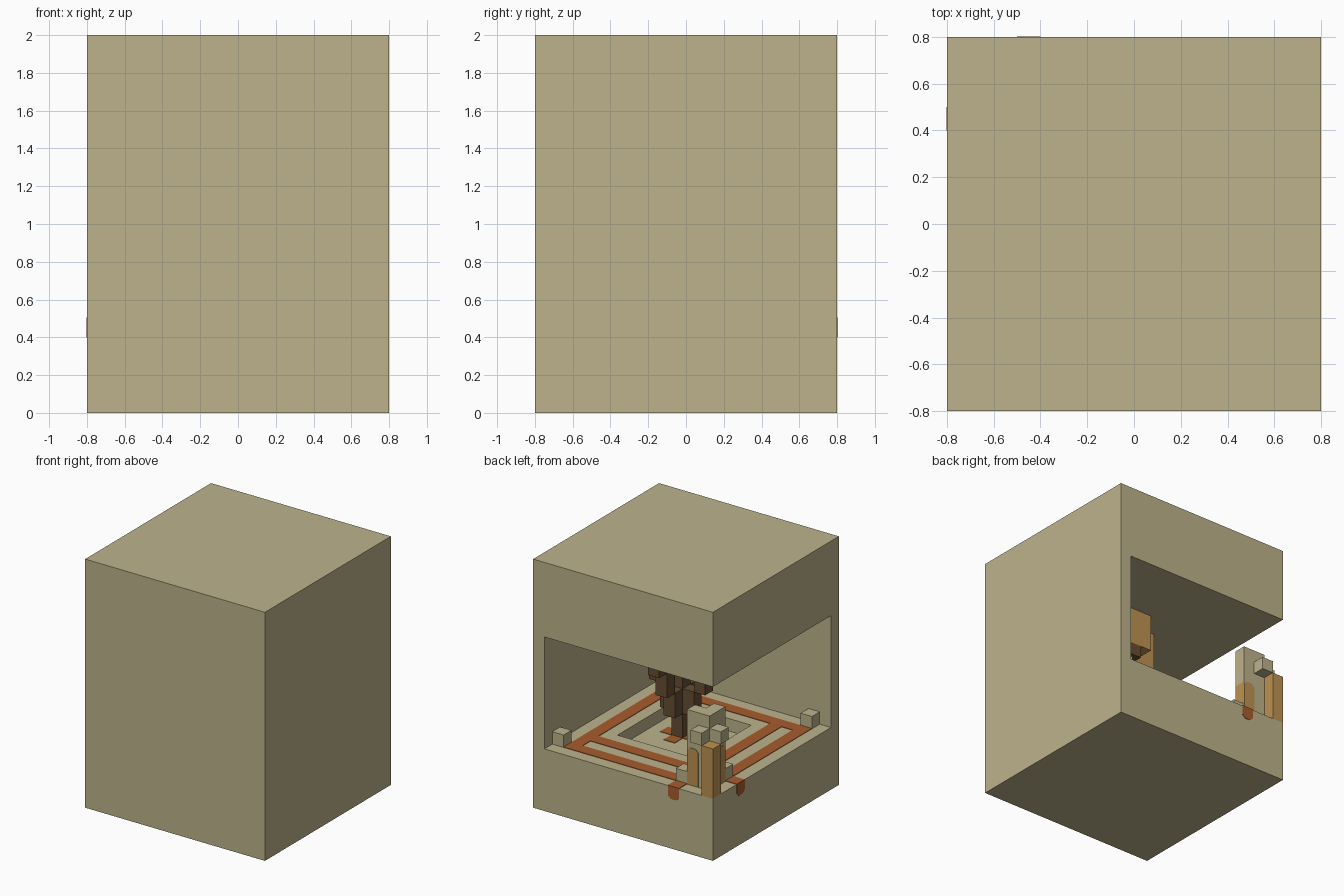
import bpy
import bmesh

old = bpy.data.objects.get("Cube")
if old:
    bpy.data.objects.remove(old, do_unlink=True)


def material(name, rgb):
    m = bpy.data.materials.new(name)
    m.use_nodes = True
    m.diffuse_color = (*rgb, 1)
    m.node_tree.nodes["Principled BSDF"].inputs["Base Color"].default_value = (*rgb, 1)
    return m


SAND = material("sandstone", (0.51, 0.45, 0.263))
RUST = material("rust_orange", (0.39, 0.107, 0.027))
TAN = material("golden_tan", (0.51, 0.29, 0.085))
BROWN = material("dark_brown", (0.13, 0.075, 0.032))


def boxes(name, spans, mat):
    """One object from boxes, each given as x, y and z ranges."""
    bm = bmesh.new()
    for (x0, x1), (y0, y1), (z0, z1) in spans:
        for v in bmesh.ops.create_cube(bm, size=1)["verts"]:
            v.co = (x1 if v.co.x > 0 else x0,
                    y1 if v.co.y > 0 else y0,
                    z1 if v.co.z > 0 else z0)
    me = bpy.data.meshes.new(name)
    bm.to_mesh(me)
    bm.free()
    me.materials.append(mat)
    ob = bpy.data.objects.new(name, me)
    bpy.context.collection.objects.link(ob)
    return ob


def mirrored(spans):
    """Add the reflection of each box across the room's diagonal."""
    return spans + [((-y1, -y0), (-x1, -x0), z) for (x0, x1), (y0, y1), z in spans]


def tab(name, rect, z0, z1, cut, low, mat, flip=False):
    """Thin plate on a +y face, with two clipped corners, or its diagonal mirror."""
    x0, x1, y = rect
    pts = [(x0, z0), (x1, z0), (x1, z1), (x0, z1)]
    if low:
        pts = [(x0, z0 + cut), (x0 + cut, z0), (x1 - cut, z0), (x1, z0 + cut)] + pts[2:]
    else:
        pts = pts[:2] + [(x1, z1 - cut), (x1 - cut, z1), (x0 + cut, z1), (x0, z1 - cut)]
    bm = bmesh.new()
    place = (lambda x, d, z: (-d, -x, z)) if flip else (lambda x, d, z: (x, d, z))
    face = bm.faces.new([bm.verts.new(place(x, y, z)) for x, z in pts])
    out = bmesh.ops.extrude_face_region(bm, geom=[face])["geom"]
    move = place(0, 0.003, 0)
    bmesh.ops.translate(bm, vec=move, verts=[g for g in out if isinstance(g, bmesh.types.BMVert)])
    bmesh.ops.recalc_face_normals(bm, faces=bm.faces)
    me = bpy.data.meshes.new(name)
    bm.to_mesh(me)
    bm.free()
    me.materials.append(mat)
    bpy.context.collection.objects.link(bpy.data.objects.new(name, me))


# Stone block with an open corner room and a sunken square in its floor
shell = boxes("stone_block", [((-0.8, 0.8), (-0.8, 0.8), (0, 2))], SAND)
cutters = [
    boxes("room_cutter", [((-0.9, 0.7), (-0.7, 0.9), (0.5, 1.4))], SAND),
    boxes("pit_cutter", [((-0.3, 0.4), (-0.4, 0.3), (0.4, 0.9))], SAND),
]
for c in cutters:
    c.hide_render = True
    mod = shell.modifiers.new(c.name, "BOOLEAN")
    mod.operation = "DIFFERENCE"
    mod.solver = "EXACT"
    mod.object = c
bpy.context.view_layer.update()
carved = bpy.data.meshes.new_from_object(
    shell.evaluated_get(bpy.context.evaluated_depsgraph_get()))
shell.modifiers.clear()
shell.data = carved
for c in cutters:
    bpy.data.objects.remove(c, do_unlink=True)

# Floor inlay: outer and inner stripes, mirrored across the diagonal
F = (0.499, 0.504)
boxes("floor_stripes", mirrored([
    ((0.5, 0.6), (-0.6, 0.7), F),
    ((-0.5, 0.5), (0.6, 0.7), F),
    ((-0.8, 0.5), (0.4, 0.5), F),
]), RUST)
P = (0.399, 0.404)
boxes("pit_inlay", [((0.1, 0.2), (-0.3, 0.0), P), ((0.0, 0.3), (-0.2, -0.1), P)], RUST)

# Ruined corner pillar with its side blocks
boxes("corner_pillar", [
    ((-0.7, -0.5), (0.6, 0.7), (0.5, 1.1)),
    ((-0.7, -0.6), (0.5, 0.6), (0.5, 1.1)),
], SAND)
boxes("pillar_side_blocks", mirrored([((-0.7, -0.6), (0.7, 0.8), (0.9, 1.0))]), SAND)
boxes("pillar_foot_blocks", mirrored([((-0.5, -0.4), (0.6, 0.7), (0.5, 0.6))]), SAND)
boxes("corner_post", [((-0.8, -0.7), (0.7, 0.8), (0.5, 0.9))], TAN)
boxes("wall_corner_blocks", mirrored([((0.6, 0.7), (0.6, 0.7), (0.5, 0.6))]), SAND)

# Stripe ends hanging over the ledge and stains on the pillar
for flip, side in ((False, "back"), (True, "right")):
    tab("stripe_end_" + side, (-0.5, -0.4, 0.8), 0.4, 0.504, 0.025, True, RUST, flip)
    tab("pillar_stain_" + side, (-0.6, -0.5, 0.7), 0.5, 0.8, 0.025, False, TAN, flip)
boxes("pillar_end_stains", mirrored([((-0.5, -0.497), (0.6, 0.7), (0.6, 0.79))]), TAN)

# Stepped tree: trunk with four branches that climb outwards
cx, cy, h = 0.15, -0.15, 0.05
steps = [((cx - h, cx + h), (cy - h, cy + h), (0.4, 1.1))]
for dx, dy in ((1, 0), (-1, 0), (0, 1), (0, -1)):
    for r, z0, z1 in ((0.1, 0.6, 0.8), (0.2, 0.8, 1.0), (0.3, 1.0, 1.1)):
        x, y = cx + dx * r, cy + dy * r
        steps.append(((x - h, x + h), (y - h, y + h), (z0, z1)))
boxes("tree_trunk_and_branches", steps, BROWN)

# Cross-shaped crown that meets the ceiling
crown = (1.1, 1.4)
boxes("tree_crown", [
    ((0.0, 0.3), (-0.5, 0.2), crown),
    ((-0.2, 0.0), (-0.3, 0.0), crown),
    ((0.3, 0.5), (-0.3, 0.0), crown),
], TAN)
